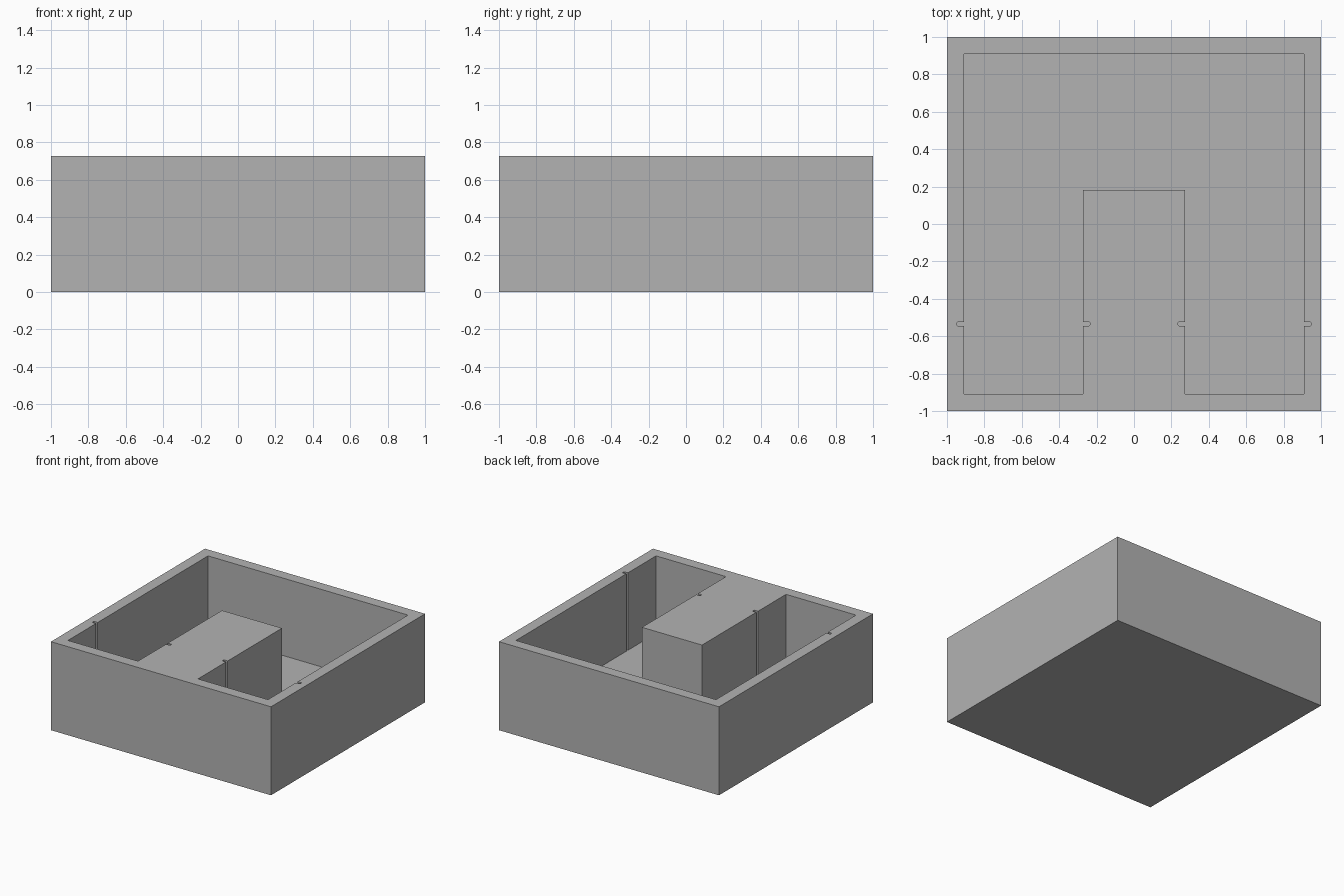
import bpy
import bmesh

cube = bpy.data.objects.get("Cube")
if cube:
    bpy.data.objects.remove(cube, do_unlink=True)

U = 1 / 11                 # wall thickness, the module of the whole tray
HEIGHT, FLOOR = 8 * U, U
INNER = 10 * U             # half width of the pocket
BLOCK_X, BLOCK_Y = 3 * U, 2 * U
SLOT_LOW, SLOT_HIGH = -6 * U, -5.75 * U
SLOT_DEPTH, CHAMFER = 0.4 * U, 0.05 * U

grey = bpy.data.materials.new("Plain grey")
grey.use_nodes = True
colour = (0.45, 0.45, 0.45, 1)
grey.diffuse_color = colour
grey.node_tree.nodes["Principled BSDF"].inputs["Base Color"].default_value = colour


def slot(x, side):
    """Upward outline of a divider slot cut into a wall at x, towards side."""
    deep = x + side * SLOT_DEPTH
    near = deep - side * CHAMFER
    return [(x, SLOT_LOW), (near, SLOT_LOW), (deep, SLOT_LOW + CHAMFER),
            (deep, SLOT_HIGH - CHAMFER), (near, SLOT_HIGH), (x, SLOT_HIGH)]


# Right half of the pocket outline, mirrored for the left half
half = [(BLOCK_X, BLOCK_Y)] + slot(BLOCK_X, -1)[::-1]
half += [(BLOCK_X, -INNER), (INNER, -INNER)] + slot(INNER, 1) + [(INNER, INNER)]
pocket = half + [(-x, y) for x, y in reversed(half)]
outer = [(-1, -1), (1, -1), (1, 1), (-1, 1)]

bm = bmesh.new()


def ring(points, z):
    return [bm.verts.new((x, y, z)) for x, y in points]


def walls(low, high):
    for i in range(len(low)):
        j = (i + 1) % len(low)
        bm.faces.new((low[i], low[j], high[j], high[i]))


# Outer shell, pocket walls, underside and pocket floor
outer_low, outer_high = ring(outer, 0), ring(outer, HEIGHT)
pocket_low, pocket_high = ring(pocket, FLOOR), ring(pocket, HEIGHT)
walls(outer_low, outer_high)
walls(pocket_low, pocket_high)
bm.faces.new(outer_low)
bm.faces.new(pocket_low)

# Top rim and block top, filled between the two outlines
rim_edges = [e for e in bm.edges if all(v.co.z > HEIGHT - 0.001 for v in e.verts)]
bmesh.ops.triangle_fill(bm, edges=rim_edges, use_beauty=True)
bmesh.ops.dissolve_limit(bm, angle_limit=0.01, verts=[],
                         edges=[e for e in bm.edges
                                if all(v.co.z > HEIGHT - 0.001 for v in e.verts)])
bmesh.ops.recalc_face_normals(bm, faces=bm.faces)

mesh = bpy.data.meshes.new("slotted_tray")
bm.to_mesh(mesh)
bm.free()
mesh.materials.append(grey)
tray = bpy.data.objects.new("slotted_tray", mesh)
bpy.context.collection.objects.link(tray)
